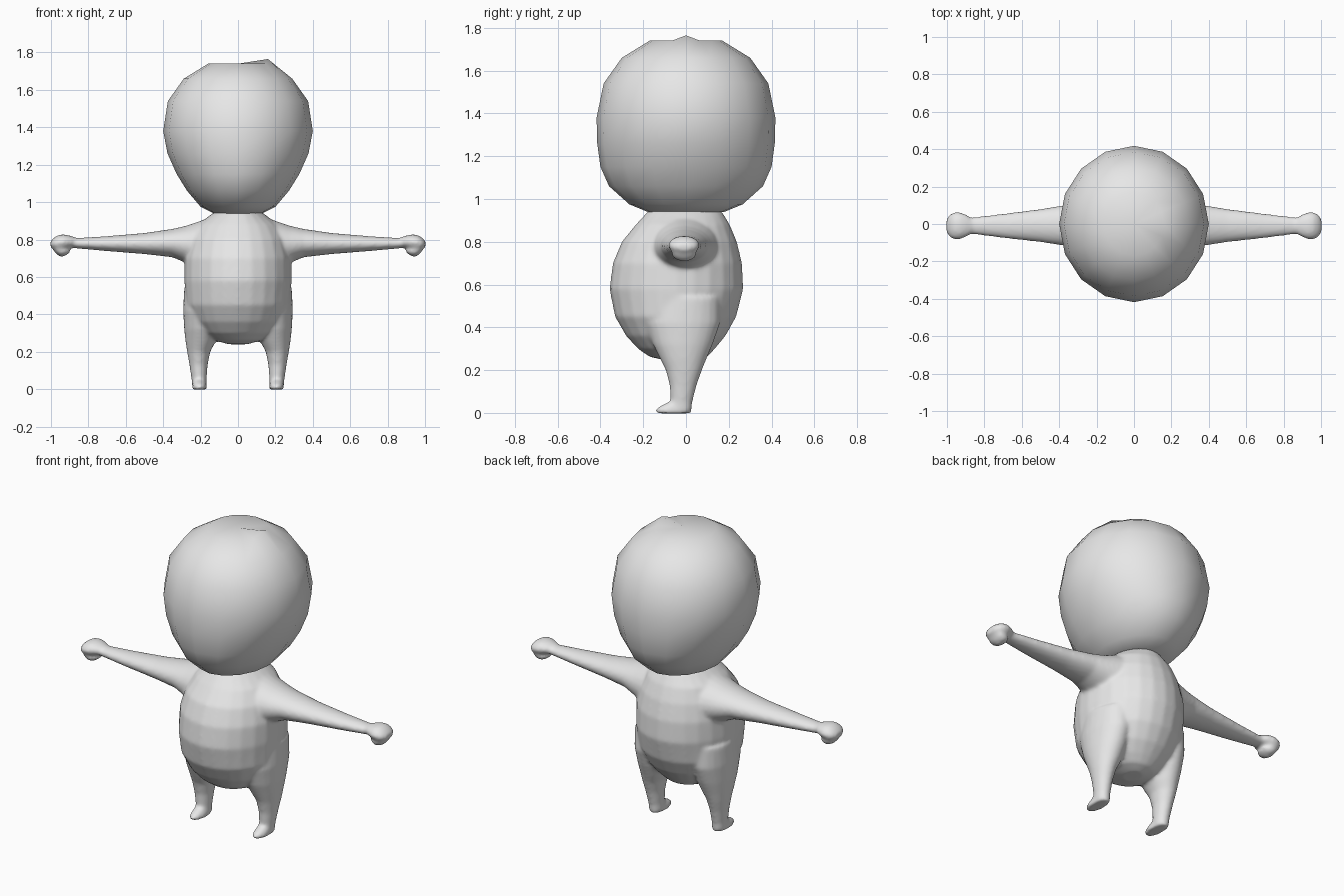
import bpy, bmesh, math
from mathutils import Vector

skin = bpy.data.materials.new("plain grey")
skin.diffuse_color = (0.8, 0.8, 0.8, 1)


def loft(bm, rings, axis, sides=24, side=1):
    """Capped elliptical tube; ring = (position, min_u, max_u, min_v, max_v)."""
    loops = []
    for p, u0, u1, v0, v1 in rings:
        loop = []
        for i in range(sides):
            a = 2 * math.pi * i / sides
            u = (u0 + u1) / 2 + (u1 - u0) / 2 * math.cos(a)
            v = (v0 + v1) / 2 + (v1 - v0) / 2 * math.sin(a)
            x, y, z = (p, u, v) if axis == 'x' else (u, v, p)
            loop.append(bm.verts.new((x * side, y, z)))
        loops.append(loop)
    faces = [bm.faces.new((a[i], a[(i + 1) % sides], b[(i + 1) % sides], b[i]))
             for a, b in zip(loops, loops[1:]) for i in range(sides)]
    faces += [bm.faces.new(loops[0]), bm.faces.new(loops[-1])]
    bmesh.ops.recalc_face_normals(bm, faces=faces)


def finish(bm, name):
    mesh = bpy.data.meshes.new(name)
    bm.to_mesh(mesh)
    bm.free()
    mesh.materials.append(skin)
    mesh.polygons.foreach_set("use_smooth", [True] * len(mesh.polygons))
    ob = bpy.data.objects.new(name, mesh)
    bpy.context.collection.objects.link(ob)
    return ob


# Head: low-poly rounded egg, narrower across the jaw than front to back
head_rings = [(0.94, 0.13, 0.18), (0.975, 0.2, 0.265), (1.06, 0.272, 0.36),
              (1.15, 0.328, 0.4), (1.26, 0.377, 0.415), (1.38, 0.4, 0.418),
              (1.54, 0.375, 0.385), (1.66, 0.29, 0.3), (1.74, 0.16, 0.17)]
bm = bmesh.new()
loft(bm, [(z, -rx, rx, -ry, ry) for z, rx, ry in head_rings], 'z', 16)
bm.faces.ensure_lookup_table()
bmesh.ops.poke(bm, faces=[f for f in bm.faces if len(f.verts) > 4])
max(bm.verts, key=lambda v: v.co.z).co.z = 1.765
finish(bm, "head")

# Torso: pot belly, z / x range / y range
bm = bmesh.new()
loft(bm, [(0.24, -0.05, 0.05, -0.07, 0.05), (0.262, -0.13, 0.13, -0.17, 0.10),
          (0.30, -0.19, 0.19, -0.225, 0.135), (0.36, -0.24, 0.24, -0.28, 0.185),
          (0.45, -0.278, 0.278, -0.332, 0.235), (0.58, -0.287, 0.287, -0.358, 0.268),
          (0.70, -0.285, 0.285, -0.342, 0.262), (0.80, -0.26, 0.26, -0.30, 0.238),
          (0.88, -0.215, 0.215, -0.235, 0.205), (0.945, -0.13, 0.13, -0.175, 0.165)], 'z')

for s in (1, -1):
    # Arm: x / y range / z range, flowing out of the shoulder
    loft(bm, [(0.05, -0.18, 0.16, 0.60, 0.94), (0.13, -0.18, 0.16, 0.62, 0.928),
              (0.20, -0.165, 0.15, 0.64, 0.90), (0.28, -0.14, 0.125, 0.675, 0.873),
              (0.35, -0.12, 0.105, 0.705, 0.857), (0.50, -0.097, 0.08, 0.722, 0.835),
              (0.70, -0.075, 0.055, 0.738, 0.818), (0.86, -0.055, 0.036, 0.752, 0.808),
              (0.94, -0.05, 0.03, 0.76, 0.81)], 'x', side=s)
    # Mitten hand, fingers curled downwards
    loft(bm, [(0.865, -0.05, 0.03, 0.757, 0.81), (0.895, -0.068, 0.05, 0.757, 0.82),
              (0.93, -0.082, 0.063, 0.745, 0.828), (0.96, -0.082, 0.063, 0.74, 0.825),
              (0.985, -0.072, 0.053, 0.747, 0.81), (1.003, -0.045, 0.027, 0.76, 0.79)],
         'x', side=s)
    loft(bm, [(0.90, -0.045, 0.025, 0.73, 0.745), (0.92, -0.06, 0.042, 0.715, 0.76),
              (0.945, -0.068, 0.05, 0.706, 0.78), (0.97, -0.062, 0.044, 0.72, 0.78),
              (0.985, -0.05, 0.03, 0.74, 0.78)], 'x', side=s)
    # Leg: z / x range / y range, widening into the hip
    loft(bm, [(0.003, 0.168, 0.245, -0.07, 0.026), (0.05, 0.168, 0.248, -0.072, 0.03),
              (0.13, 0.162, 0.26, -0.077, 0.05), (0.20, 0.148, 0.272, -0.095, 0.075),
              (0.25, 0.122, 0.28, -0.12, 0.095), (0.32, 0.10, 0.288, -0.155, 0.125),
              (0.42, 0.08, 0.293, -0.19, 0.16), (0.54, 0.08, 0.288, -0.17, 0.16)],
         'z', side=s)
    # Foot with short toe pointing forward
    loft(bm, [(-0.002, 0.168, 0.245, -0.135, 0.024), (0.014, 0.166, 0.246, -0.147, 0.026),
              (0.03, 0.17, 0.243, -0.125, 0.026), (0.05, 0.175, 0.24, -0.085, 0.026)],
         'z', side=s)

# Merge the limbs and torso into one soft skin
body = finish(bm, "body")
remesh = body.modifiers.new("merge", 'REMESH')
remesh.mode = 'VOXEL'
remesh.voxel_size = 0.01
remesh.use_smooth_shade = True
soften = body.modifiers.new("soften", 'SMOOTH')
soften.factor = 0.5
soften.iterations = 8
